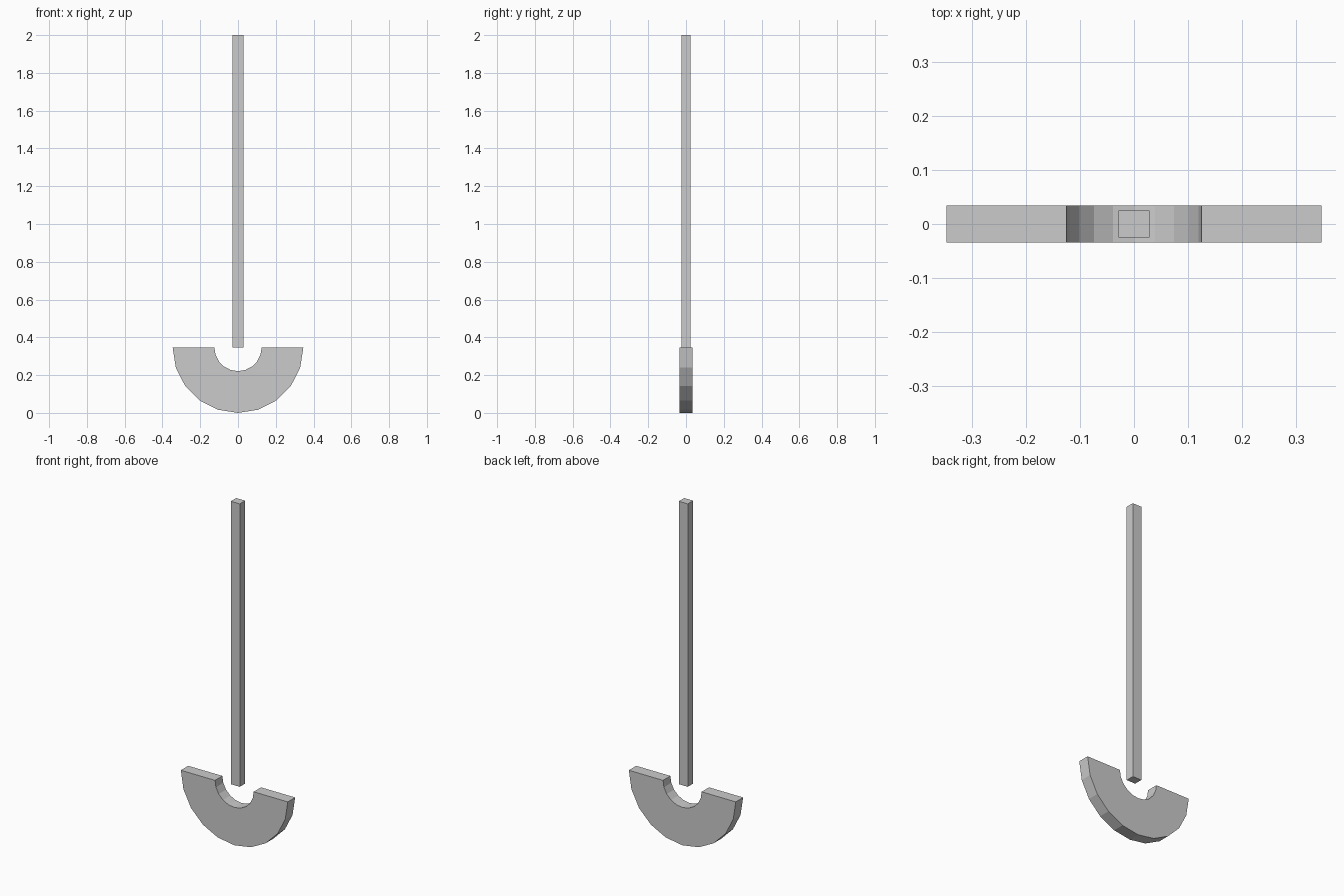
import bpy, bmesh
from math import cos, sin, pi

if "Cube" in bpy.data.objects:
    bpy.data.objects.remove(bpy.data.objects["Cube"])

R_OUT, R_IN, CZ, HALF_Y, SEGS = 0.346, 0.125, 0.346, 0.034, 10


def add_object(name, bm):
    bmesh.ops.recalc_face_normals(bm, faces=bm.faces)
    mesh = bpy.data.meshes.new(name)
    bm.to_mesh(mesh)
    bm.free()
    obj = bpy.data.objects.new(name, mesh)
    bpy.context.collection.objects.link(obj)
    return obj


def arc(bm, radius):
    pts = [pi + pi * i / SEGS for i in range(SEGS + 1)]
    return [bm.verts.new((radius * cos(a), -HALF_Y, CZ + radius * sin(a))) for a in pts]


# half-ring head, extruded front to back
bm = bmesh.new()
face = bm.faces.new(arc(bm, R_OUT) + arc(bm, R_IN)[::-1])
ext = bmesh.ops.extrude_face_region(bm, geom=[face], use_keep_orig=True)
moved = [g for g in ext["geom"] if isinstance(g, bmesh.types.BMVert)]
bmesh.ops.translate(bm, verts=moved, vec=(0, 2 * HALF_Y, 0))
add_object("half_ring_head", bm)

# square shaft above the head
bm = bmesh.new()
bmesh.ops.create_cube(bm, size=1)
height = 2 - CZ
bmesh.ops.scale(bm, verts=bm.verts, vec=(0.058, 0.05, height))
bmesh.ops.translate(bm, verts=bm.verts, vec=(0, 0, CZ + height / 2))
add_object("shaft", bm)
